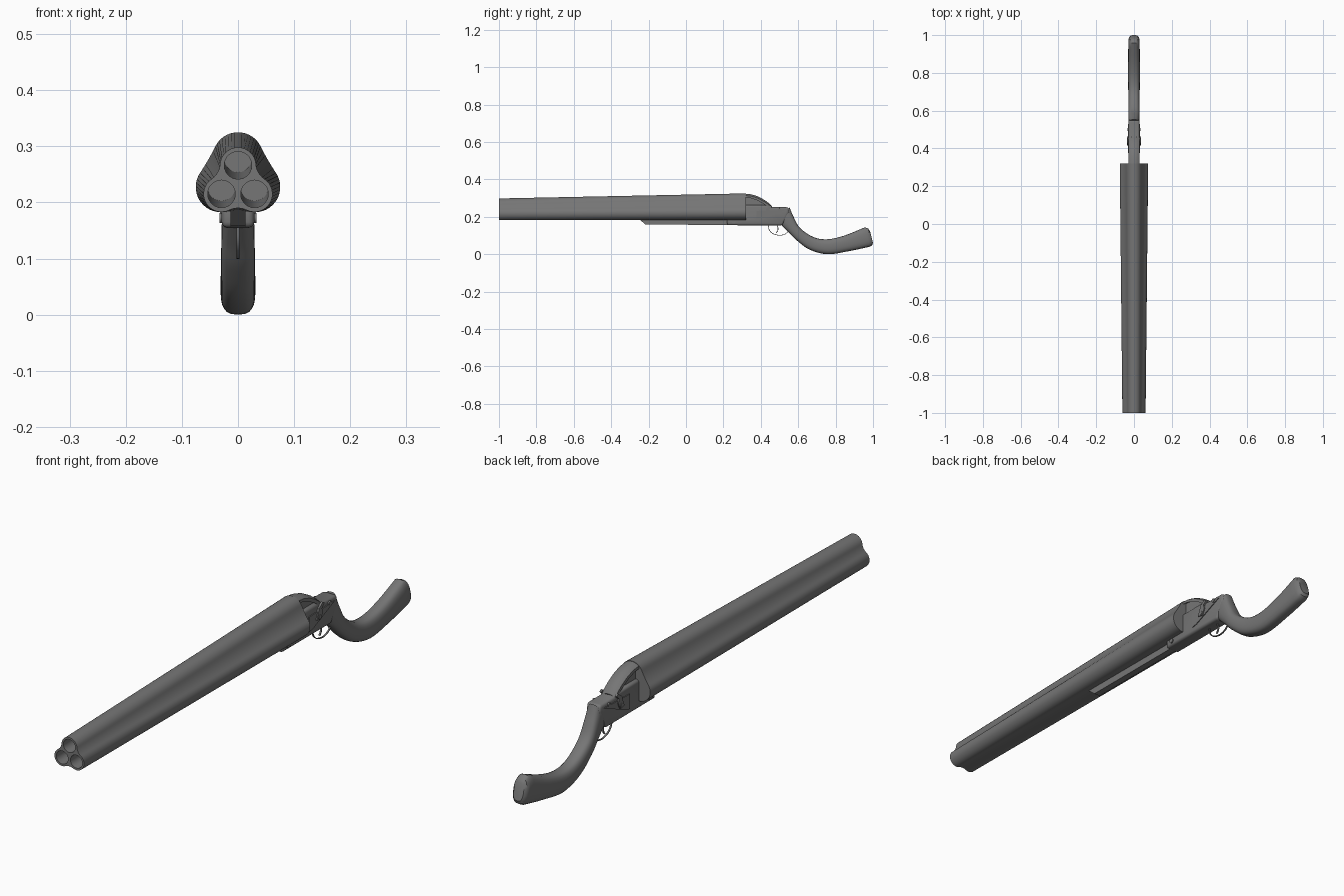
import bpy, bmesh
from math import sin, cos, pi, radians, asin, sqrt
from mathutils import Vector

if "Cube" in bpy.data.objects:
    bpy.data.objects.remove(bpy.data.objects["Cube"])

steel = bpy.data.materials.new("dark_grey")
steel.diffuse_color = (.18, .18, .18, 1)
steel.use_nodes = True
steel.node_tree.nodes["Principled BSDF"].inputs["Base Color"].default_value = steel.diffuse_color


def make(name, bm, smooth=True, bevel=0):
    bmesh.ops.recalc_face_normals(bm, faces=bm.faces)
    me = bpy.data.meshes.new(name)
    bm.to_mesh(me)
    bm.free()
    me.materials.append(steel)
    ob = bpy.data.objects.new(name, me)
    bpy.context.collection.objects.link(ob)
    bpy.context.view_layer.objects.active = ob
    ob.select_set(True)
    if bevel:
        m = ob.modifiers.new("bevel", 'BEVEL')
        m.width, m.segments, m.limit_method = bevel, 3, 'ANGLE'
        m.angle_limit = radians(40)
        bpy.ops.object.modifier_apply(modifier=m.name)
    if smooth:
        bpy.ops.object.shade_smooth_by_angle(angle=radians(35))
    ob.select_set(False)
    return ob


def loft(bm, rings):
    loops = [[bm.verts.new(p) for p in r] for r in rings]
    n = len(loops[0])
    for a, b in zip(loops, loops[1:]):
        for i in range(n):
            bm.faces.new((a[i], a[(i + 1) % n], b[(i + 1) % n], b[i]))
    bm.faces.new(loops[0])
    bm.faces.new(loops[-1])


def slab(name, pts, x0, x1, bevel=0):
    """Side profile (y, z) extruded across x."""
    bm = bmesh.new()
    loft(bm, [[(x, y, z) for y, z in pts] for x in (x0, x1)])
    return make(name, bm, bevel=bevel)


def rod(name, y, z, r, x0, x1, n=16):
    return slab(name, [(y + r * cos(2 * pi * i / n), z + r * sin(2 * pi * i / n)) for i in range(n)], x0, x1)


def catmull(pts, steps):
    p = [2 * pts[0] - pts[1]] + pts + [2 * pts[-1] - pts[-2]]
    out = []
    for i in range(1, len(p) - 2):
        a, b, c, d = p[i - 1:i + 3]
        for k in range(steps):
            t = k / steps
            out.append(0.5 * (2 * b + (c - a) * t + (2 * a - 5 * b + 4 * c - d) * t * t
                              + (3 * b - a - 3 * c + d) * t ** 3))
    return out + [pts[-1]]


# Barrel cluster: three round lobes joined by concave fillets
def lobes(y, cz, dist, r, fillet):
    half = dist * sin(pi / 3)
    phi = asin(half / (r + fillet))
    reach = pi / 3 + phi
    fd = dist * cos(pi / 3) + (r + fillet) * cos(phi)
    ring = []
    for k in range(3):
        d = k * 2 * pi / 3
        for i in range(17):
            a = d - reach + 2 * reach * i / 16
            ring.append((dist * sin(d) + r * sin(a), y, cz + dist * cos(d) + r * cos(a)))
        f = d + pi / 3
        for i in range(1, 6):
            a = f + pi + phi - 2 * phi * i / 6
            ring.append((fd * sin(f) + fillet * sin(a), y, cz + fd * cos(f) + fillet * cos(a)))
    return ring


bm = bmesh.new()
loft(bm, [lobes(-1, .232, .034, .032, .035), lobes(.32, .245, .035, .045, .4)])
barrels = make("barrel_cluster", bm, smooth=False)

# Bores
bm = bmesh.new()
for k in range(3):
    d = k * 2 * pi / 3
    loft(bm, [[(.034 * sin(d) + .0245 * cos(a), y, cz + .034 * cos(d) + .0245 * sin(a))
               for a in [2 * pi * i / 28 for i in range(28)]] for y, cz in ((-1.01, .232), (.2, .244))])
cutter = make("bore_cutter", bm, smooth=False)
cutter.hide_render = True
bpy.context.view_layer.objects.active = barrels
barrels.select_set(True)
m = barrels.modifiers.new("bores", 'BOOLEAN')
m.operation, m.object, m.solver = 'DIFFERENCE', cutter, 'EXACT'
bpy.ops.object.modifier_apply(modifier=m.name)
bpy.ops.object.shade_smooth_by_angle(angle=radians(35))
barrels.select_set(False)
bpy.data.objects.remove(cutter)

# Narrow rib under the barrels
slab("under_rib", [(-.25, .195), (-.25, .187), (-.216, .158), (.23, .157), (.23, .2)], -.013, .013)

# Receiver body
slab("receiver", [(.22, .155), (.22, .2), (.31, .2), (.31, .262), (.44, .262), (.46, .252),
                  (.548, .251), (.552, .225), (.515, .154)], -.029, .029, bevel=.01)

# Standing breech: thin web with a crowned, arched band over it
arc = [(.315, .324), (.35, .32), (.385, .309), (.42, .29), (.445, .272), (.46, .255)]
slab("breech_web", [(.315, .24)] + [(y, z - .006) for y, z in arc] + [(.46, .24)], -.014, .014)
crown = [(x, .045 - sqrt(.045 ** 2 - x * x)) for x in [.028 * i / 4 for i in range(-4, 5)]]
bm = bmesh.new()
loft(bm, [[(x, y, z - d) for x, d in crown] + [(x, y - .007, z - d - .01) for x, d in crown[::-1]]
          for y, z in arc])
make("breech_band", bm)

# Side locks, mirrored left and right
for side, s in (("left", -1), ("right", 1)):
    slab(side + "_lock_plate", [(.377, .232), (.377, .176), (.40, .18), (.53, .236)], s * .025, s * .032)
    slab(side + "_hammer", [(.415, .205), (.44, .2), (.452, .225), (.447, .24), (.462, .255),
                            (.452, .261), (.43, .245), (.425, .228)], s * .028, s * .036)
    rod(side + "_hammer_screw", .433, .212, .008, s * .03, s * .038)
    rod(side + "_lever_stud", .50, .238, .008, s * .025, s * .034)
    rod(side + "_hinge_pin", .255, .172, .009, s * .02, s * .033)

# Curved grip: upper and lower side edges, rounded flat-sided section
edges = [(.553, .252, .512, .153, .028), (.575, .2, .548, .118, .029), (.61, .14, .59, .076, .03),
         (.683, .091, .66, .025, .03), (.757, .08, .757, 0, .031), (.848, .1, .874, .017, .031),
         (.957, .144, .982, .040, .030)]
up = catmull([Vector((e[0], e[1], e[4])) for e in edges], 5)
lo = catmull([Vector((e[2], e[3], 0)) for e in edges], 5)
up += [Vector((.974, .137, .027)), Vector((.984, .122, .02))]
lo += [Vector((.995, .048, 0)), Vector((1.0, .060, 0))]


def power(v, e):
    return abs(v) ** e * (1 if v >= 0 else -1)


bm = bmesh.new()
rings = []
for u, l in zip(up, lo):
    mid, h, ring = (u + l) / 2, (u - l) / 2, []
    for i in range(24):
        a = 2 * pi * i / 24
        k = power(sin(a), .85)
        ring.append((u.z * power(cos(a), .65), mid.x + h.x * k, mid.y + h.y * k))
    rings.append(ring)
loft(bm, rings)
make("grip", bm)


# Trigger and guard
def strip(name, pts, w, t):
    """Flat ribbon following a (y, z) path."""
    path = catmull([Vector(p) for p in pts], 4)
    bm, rings = bmesh.new(), []
    for i, p in enumerate(path):
        d = (path[min(i + 1, len(path) - 1)] - path[max(i - 1, 0)]).normalized()
        n = Vector((-d.y, d.x)) * t
        a, b = p + n, p - n
        rings.append([(-w, *a), (w, *a), (w, *b), (-w, *b)])
    loft(bm, rings)
    make(name, bm)


strip("trigger_guard", [(.44, .158), (.445, .13), (.465, .11), (.5, .101), (.53, .108), (.545, .122), (.545, .135)],
      .003, .0015)
strip("trigger", [(.485, .16), (.492, .14), (.49, .125), (.482, .114)], .003, .002)
